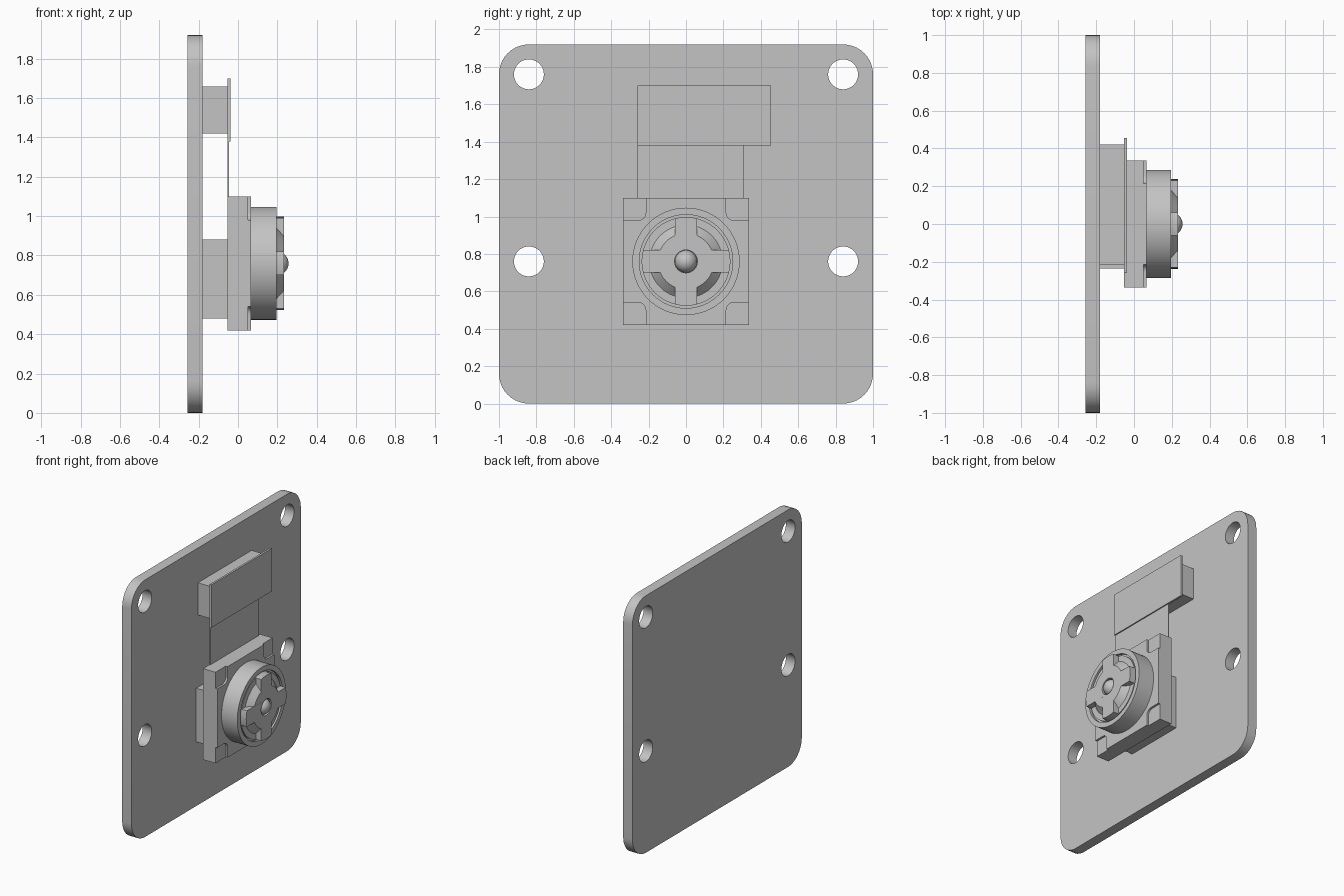
import bpy, bmesh
from math import sin, cos, pi, asin, radians

cube = bpy.data.objects.get("Cube")
if cube:
    bpy.data.objects.remove(cube, do_unlink=True)

grey = bpy.data.materials.new("plain grey")
grey.use_nodes = True
grey.diffuse_color = (0.55, 0.55, 0.55, 1)
grey.node_tree.nodes["Principled BSDF"].inputs["Base Color"].default_value = grey.diffuse_color

LENS_Z = 0.76


def finish(name, bm, smooth=True):
    bmesh.ops.recalc_face_normals(bm, faces=bm.faces)
    mesh = bpy.data.meshes.new(name)
    bm.to_mesh(mesh)
    bm.free()
    mesh.materials.append(grey)
    ob = bpy.data.objects.new(name, mesh)
    bpy.context.collection.objects.link(ob)
    if smooth:
        bpy.ops.object.select_all(action='DESELECT')
        ob.select_set(True)
        bpy.context.view_layer.objects.active = ob
        bpy.ops.object.shade_smooth_by_angle(angle=radians(30))
    return ob


def arc(cy, cz, r, start, end, steps=10):
    angles = [start + (end - start) * i / steps for i in range(steps + 1)]
    return [(cy + r * cos(a), cz + r * sin(a)) for a in angles]


def circle(cy, cz, r, steps=48):
    return arc(cy, cz, r, 0, 2 * pi, steps)[:-1]


def prism(name, x0, x1, outline, holes=()):
    """Extrude a y-z outline, with optional holes, along x."""
    bm = bmesh.new()
    for loop in [outline, *holes]:
        verts = [bm.verts.new((x0, y, z)) for y, z in loop]
        for i, v in enumerate(verts):
            bm.edges.new((verts[i - 1], v))
    bmesh.ops.triangle_fill(bm, edges=bm.edges[:], use_beauty=True)
    ext = bmesh.ops.extrude_face_region(bm, geom=bm.faces[:], use_keep_orig=True)
    moved = [g for g in ext["geom"] if isinstance(g, bmesh.types.BMVert)]
    bmesh.ops.translate(bm, verts=moved, vec=(x1 - x0, 0, 0))
    return finish(name, bm)


def box(name, x0, x1, y0, y1, z0, z1):
    return prism(name, x0, x1, [(y0, z0), (y1, z0), (y1, z1), (y0, z1)])


def lathe(name, profile, closed=False, steps=64):
    """Spin an (x, radius) profile about the lens axis."""
    bm = bmesh.new()
    verts = [bm.verts.new((x, r, 0)) for x, r in profile]
    edges = [bm.edges.new(pair) for pair in zip(verts, verts[1:])]
    if closed:
        edges.append(bm.edges.new((verts[-1], verts[0])))
    bmesh.ops.spin(bm, geom=verts + edges, cent=(0, 0, 0), axis=(1, 0, 0),
                   angle=2 * pi, steps=steps, use_merge=True)
    bmesh.ops.remove_doubles(bm, verts=bm.verts, dist=1e-5)
    bmesh.ops.translate(bm, verts=bm.verts, vec=(0, 0, LENS_Z))
    return finish(name, bm)


# Circuit board with rounded corners and four mounting holes
corners = [(0.84, 1.76), (-0.84, 1.76), (-0.84, 0.16), (0.84, 0.16)]
board = []
for i, (y, z) in enumerate(corners):
    board += arc(y, z, 0.16, i * pi / 2, (i + 1) * pi / 2)
holes = [circle(y, z, 0.08) for y in (-0.84, 0.84) for z in (0.76, 1.76)]
prism("circuit_board", -0.257, -0.181, board, holes)

# Connector, its cover and the flat cable
box("connector", -0.181, -0.053, -0.215, 0.42, 1.42, 1.66)
box("connector_cover", -0.053, -0.038, -0.26, 0.455, 1.38, 1.70)
box("flat_cable", -0.053, -0.047, -0.26, 0.31, 1.08, 1.39)

# Mounting pad and square sensor housing
box("mounting_pad", -0.181, -0.053, -0.235, 0.235, 0.48, 0.88)
box("sensor_housing", -0.053, 0.05, -0.337, 0.337, 0.42, 1.10)

# Raised housing face with a rounded step at each corner
step = [(0.337, 0.22)] + arc(0.255, 0.26, 0.04, -pi / 2, -pi, 6) + [(0.215, 0.34)]
face = []
for sy, sz in ((1, 1), (-1, 1), (-1, -1), (1, -1)):
    pts = [(sy * y, LENS_Z + sz * z) for y, z in step]
    face += pts if sy * sz > 0 else pts[::-1]
prism("housing_face", 0.05, 0.065, face)

# Lens barrel with a thin groove inside its rim
lathe("lens_barrel", [(0.06, 0), (0.06, 0.287), (0.195, 0.287), (0.195, 0.25),
                      (0.175, 0.25), (0.175, 0.237), (0.19, 0.237), (0.19, 0)])

# Four-armed lens cap with a sloped hub and a central bore
half = 0.06
spread = asin(half / 0.237)
cross = []
for i in range(4):
    a = i * pi / 2
    cross += arc(0, LENS_Z, 0.237, a - spread, a + spread, 8)
    cross += [(half * 2 ** 0.5 * cos(a + pi / 4), LENS_Z + half * 2 ** 0.5 * sin(a + pi / 4))]
prism("lens_cap_arms", 0.185, 0.234, cross, [circle(0, LENS_Z, 0.061)])
lathe("lens_cap_hub", [(0.185, 0.061), (0.185, 0.195), (0.19, 0.195),
                       (0.2335, 0.15), (0.2335, 0.061)], closed=True)

# Domed lens
lathe("lens_dome", [(0.197 + 0.06 * sin(t * pi / 20), 0.06 * cos(t * pi / 20))
                    for t in range(-2, 11)], steps=40)
